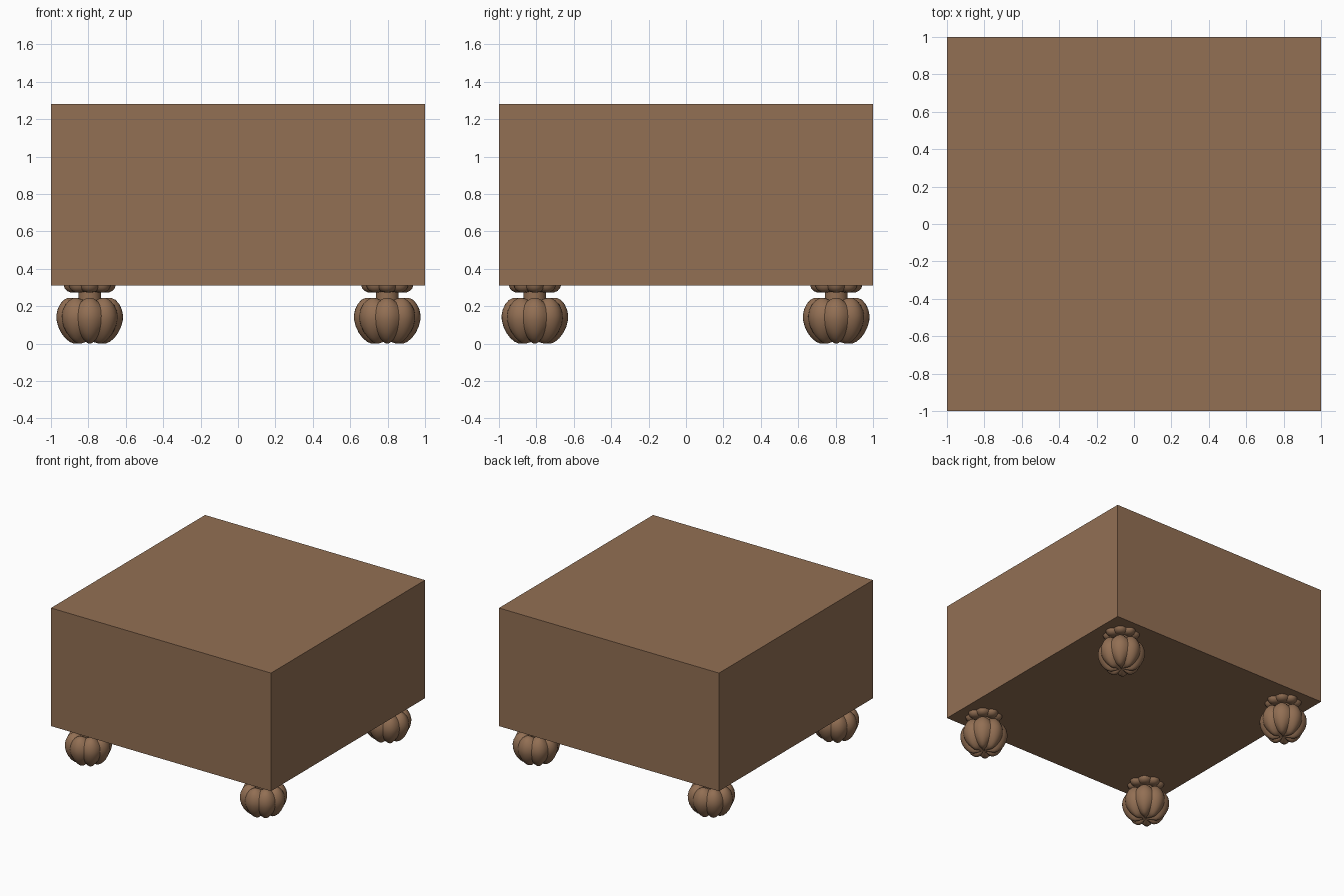
import bpy, bmesh, math

if "Cube" in bpy.data.objects:
    bpy.data.objects.remove(bpy.data.objects["Cube"])

brown = bpy.data.materials.new("warm brown")
brown.diffuse_color = (0.29, 0.16, 0.088, 1.0)
brown.use_nodes = True
brown.node_tree.nodes["Principled BSDF"].inputs["Base Color"].default_value = brown.diffuse_color

# Boxy body
bm = bmesh.new()
bmesh.ops.create_cube(bm, size=1.0)
for v in bm.verts:
    v.co = (v.co.x * 2.0, v.co.y * 2.0, 0.795 + v.co.z * 0.97)
mesh = bpy.data.meshes.new("body")
bm.to_mesh(mesh)
bm.free()
mesh.materials.append(brown)
bpy.context.collection.objects.link(bpy.data.objects.new("body", mesh))

# Foot profile: radius, height, groove depth
PROFILE = [
    (0.04, 0.006, 0.10), (0.065, 0.001, 0.12), (0.085, 0.0, 0.13),
    (0.108, 0.010, 0.13), (0.132, 0.030, 0.12), (0.152, 0.057, 0.10),
    (0.168, 0.090, 0.09), (0.177, 0.125, 0.09), (0.178, 0.152, 0.09),
    (0.172, 0.182, 0.09), (0.158, 0.212, 0.10), (0.138, 0.234, 0.12),
    (0.115, 0.245, 0.14), (0.092, 0.244, 0.14), (0.072, 0.234, 0.10),
    (0.060, 0.222, 0.0), (0.060, 0.278, 0.0),
    (0.082, 0.273, 0.10), (0.104, 0.274, 0.14), (0.122, 0.282, 0.14),
    (0.134, 0.296, 0.14), (0.140, 0.314, 0.14), (0.138, 0.330, 0.14),
]
SEG, LOBES = 64, 8


def make_foot(name, x, y):
    # Revolve the profile, pinching eight grooves into the bulbs
    bm = bmesh.new()
    rings = []
    for r, z, depth in PROFILE:
        mid = 0.14 if z < 0.26 else 0.32
        ring = []
        for i in range(SEG):
            a = 2 * math.pi * i / SEG
            f = 1 - depth * (1 - abs(math.cos(LOBES / 2 * a)))
            ring.append(bm.verts.new((x + r * f * math.cos(a),
                                      y + r * f * math.sin(a),
                                      mid + (z - mid) * f)))
        rings.append(ring)
    for lo, hi in zip(rings, rings[1:]):
        for i in range(SEG):
            j = (i + 1) % SEG
            bm.faces.new((lo[i], lo[j], hi[j], hi[i]))
    # Dimpled underside and closed top
    for ring, z in ((rings[0], 0.015), (rings[-1], 0.33)):
        c = bm.verts.new((x, y, z))
        for i in range(SEG):
            bm.faces.new((ring[i], c, ring[(i + 1) % SEG]))
    bmesh.ops.recalc_face_normals(bm, faces=bm.faces)
    mesh = bpy.data.meshes.new(name)
    bm.to_mesh(mesh)
    bm.free()
    mesh.materials.append(brown)
    obj = bpy.data.objects.new(name, mesh)
    bpy.context.collection.objects.link(obj)
    bpy.ops.object.select_all(action='DESELECT')
    obj.select_set(True)
    bpy.context.view_layer.objects.active = obj
    bpy.ops.object.shade_smooth_by_angle(angle=math.radians(35))


for side, x in (("left", -0.793), ("right", 0.798)):
    for end, y in (("front", -0.808), ("back", 0.803)):
        make_foot(f"{end}_{side}_foot", x, y)
